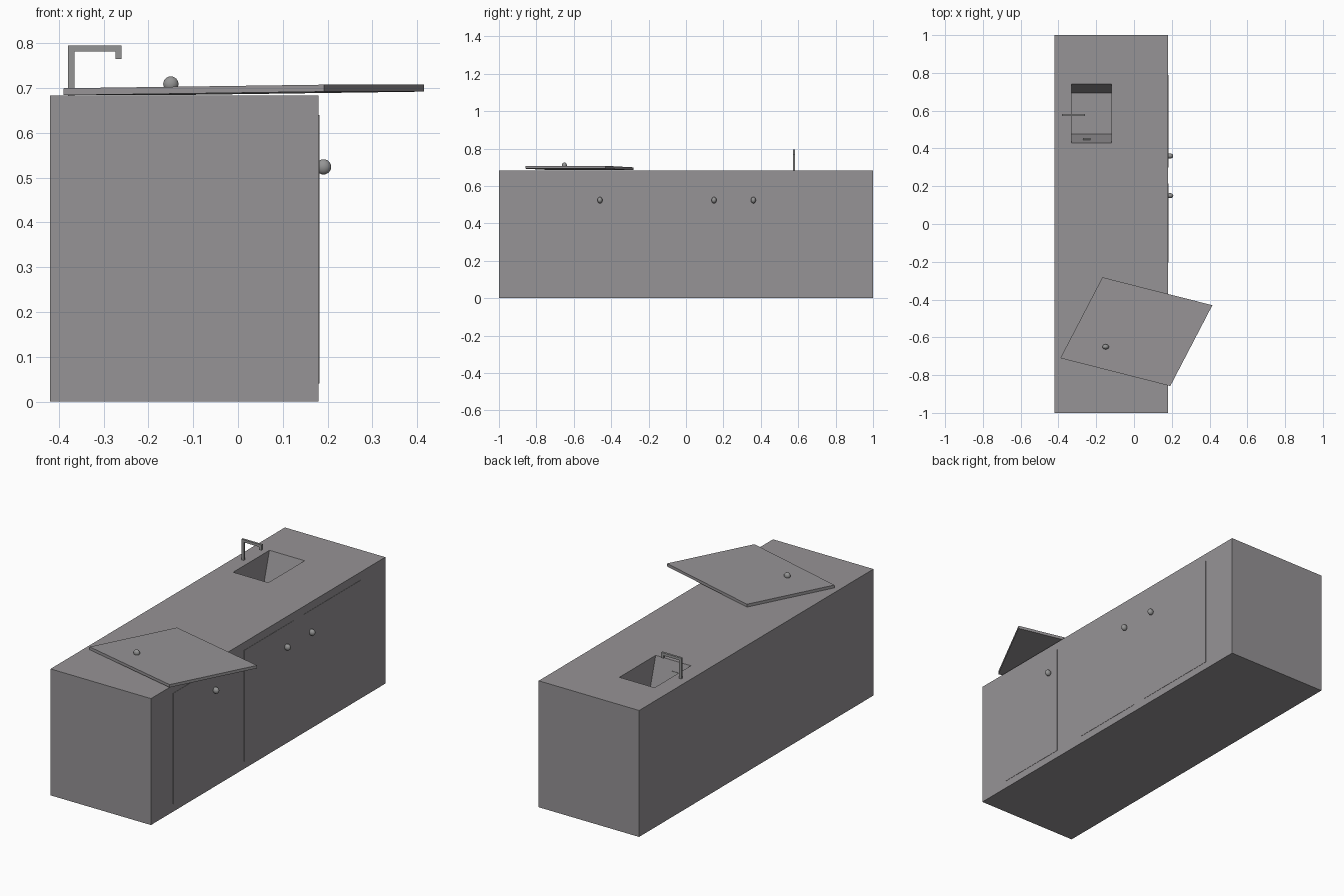
import bpy, bmesh
from mathutils import Vector

if "Cube" in bpy.data.objects:
    bpy.data.objects.remove(bpy.data.objects["Cube"])

H = 0.683      # counter height
FRONT = 0.18   # x of the door side


def material(name, rgb):
    m = bpy.data.materials.new(name)
    m.diffuse_color = (*rgb, 1)
    m.use_nodes = True
    m.node_tree.nodes["Principled BSDF"].inputs["Base Color"].default_value = m.diffuse_color
    return m


body_grey = material("warm grey", (0.305, 0.292, 0.303))
fitting_grey = material("neutral grey", (0.30, 0.30, 0.30))


def prism(name, base, offset, mat):
    """Polygon of 3D points extruded along an offset vector."""
    bm = bmesh.new()
    face = bm.faces.new([bm.verts.new(p) for p in base])
    ext = bmesh.ops.extrude_face_region(bm, geom=[face], use_keep_orig=True)
    moved = [g for g in ext["geom"] if isinstance(g, bmesh.types.BMVert)]
    bmesh.ops.translate(bm, verts=moved, vec=Vector(offset))
    bmesh.ops.recalc_face_normals(bm, faces=bm.faces[:])
    me = bpy.data.meshes.new(name)
    bm.to_mesh(me)
    bm.free()
    me.materials.append(mat)
    ob = bpy.data.objects.new(name, me)
    bpy.context.collection.objects.link(ob)
    return ob


def box(name, x0, x1, y0, y1, z0, z1, mat):
    base = [(x0, y0, z0), (x1, y0, z0), (x1, y1, z0), (x0, y1, z0)]
    return prism(name, base, (0, 0, z1 - z0), mat)


def knob(name, loc):
    bpy.ops.mesh.primitive_uv_sphere_add(segments=20, ring_count=12, radius=1, location=loc)
    ob = bpy.context.object
    ob.name = name
    ob.scale = (0.017, 0.0135, 0.017)
    ob.data.materials.append(fitting_grey)
    bpy.ops.object.shade_smooth()


# Cabinet with a tapered basin cut into the top
cabinet = box("cabinet", -0.42, FRONT, -1, 1, 0, H, body_grey)
depth, taper, lift = 0.16, 0.047, 0.02
flare = taper * lift / depth
cutter = prism("basin_cutter", [
    (-0.33, 0.43 - flare, H + lift), (-0.33, 0.74 + flare, H + lift),
    (-0.33, 0.74 - taper, H - depth), (-0.33, 0.43 + taper, H - depth)],
    (0.21, 0, 0), body_grey)
mod = cabinet.modifiers.new("basin", "BOOLEAN")
mod.operation = "DIFFERENCE"
mod.solver = "EXACT"
mod.object = cutter
bpy.context.view_layer.objects.active = cabinet
bpy.ops.object.modifier_apply(modifier=mod.name)
bpy.data.objects.remove(cutter)

# Overflow plate on the sloping basin wall
wall = lambda d, out: (-0.27, 0.43 + taper * d / depth + out, H - d)
prism("overflow_plate", [wall(0.05, -0.001), wall(0.078, -0.001),
                         wall(0.078, 0.003), wall(0.05, 0.003)], (0.04, 0, 0), fitting_grey)

# Tap: hooked square pipe
tap = [(-0.38, H), (-0.38, 0.795), (-0.26, 0.795), (-0.26, 0.765),
       (-0.273, 0.765), (-0.273, 0.781), (-0.365, 0.781), (-0.365, H)]
prism("tap", [(x, 0.571, z) for x, z in tap], (0, 0.012, 0), fitting_grey)

# Doors, barely proud of the front, each with a knob
for name, y0, y1, ky in (("left", -0.81, -0.40, -0.46),
                         ("middle", -0.205, 0.215, 0.15),
                         ("right", 0.30, 0.79, 0.36)):
    box(name + "_door", FRONT - 0.005, FRONT + 0.0015, y0, y1, 0.04, 0.64, body_grey)
    knob(name + "_door_knob", (0.191, ky, 0.524))

# Loose skewed panel lying on the counter, slightly tilted
prism("loose_panel", [(-0.39, -0.71, 0.684), (0.192, -0.858, 0.692),
                      (0.415, -0.43, 0.692), (-0.167, -0.282, 0.684)],
      (0, 0, 0.0155), body_grey)
knob("loose_panel_knob", (-0.15, -0.65, 0.709))
